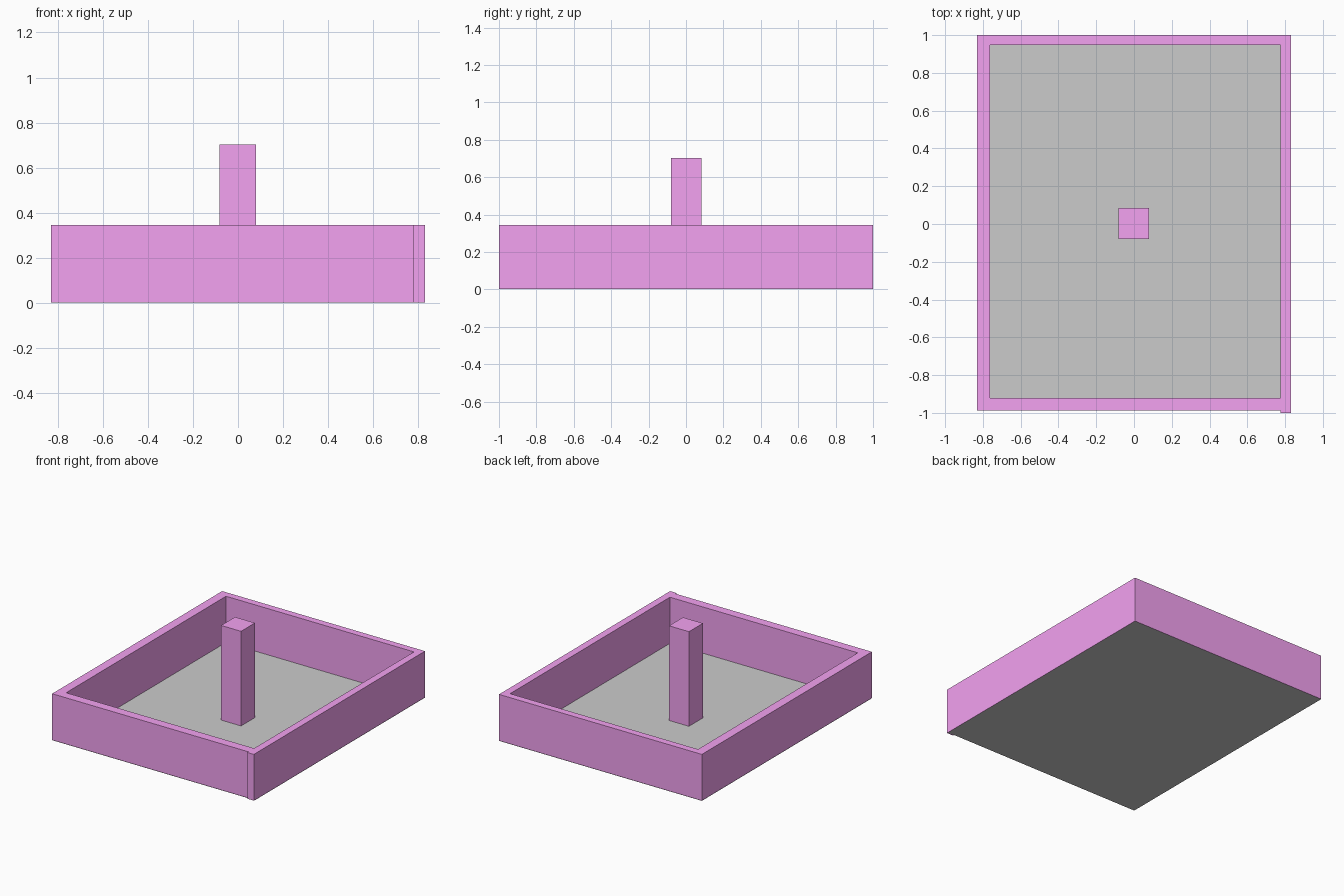
import bpy

if "Cube" in bpy.data.objects:
    bpy.data.objects.remove(bpy.data.objects["Cube"])

purple = bpy.data.materials.new("purple")
purple.diffuse_color = (0.9, 0.36, 0.88, 1)
purple.use_nodes = True
purple.node_tree.nodes["Principled BSDF"].inputs["Base Color"].default_value = purple.diffuse_color


def box(name, x0, x1, y0, y1, z0, z1):
    """Axis-aligned box between two corners."""
    bpy.ops.mesh.primitive_cube_add(
        size=1, location=((x0 + x1) / 2, (y0 + y1) / 2, (z0 + z1) / 2))
    ob = bpy.context.object
    ob.name = name
    ob.scale = (x1 - x0, y1 - y0, z1 - z0)
    bpy.ops.object.transform_apply(location=False, rotation=False, scale=True)
    ob.data.materials.append(purple)
    return ob


LEFT, RIGHT, FRONT, BACK = -0.83, 0.83, -0.987, 1.0   # outer limits
BASE, TOP = 0.002, 0.344                              # wall heights

# Floor: a single flat sheet under the walls
bpy.ops.mesh.primitive_plane_add(size=1, location=(0, (FRONT + BACK) / 2, 0))
floor = bpy.context.object
floor.name = "floor"
floor.scale = (RIGHT - LEFT, BACK - FRONT, 1)
bpy.ops.object.transform_apply(location=False, rotation=False, scale=True)

# Side walls; the right one projects slightly past the front
box("left_wall", LEFT, -0.762, FRONT, BACK, BASE, TOP)
box("right_wall", 0.776, RIGHT, -1.0, BACK, BASE, TOP)

# Front and back walls fit between the side walls
box("front_wall", -0.762, 0.776, FRONT, -0.92, BASE, TOP)
box("back_wall", -0.762, 0.776, 0.948, BACK, BASE, TOP)

# Central post
box("post", -0.083, 0.08, -0.079, 0.084, BASE, 0.702)
